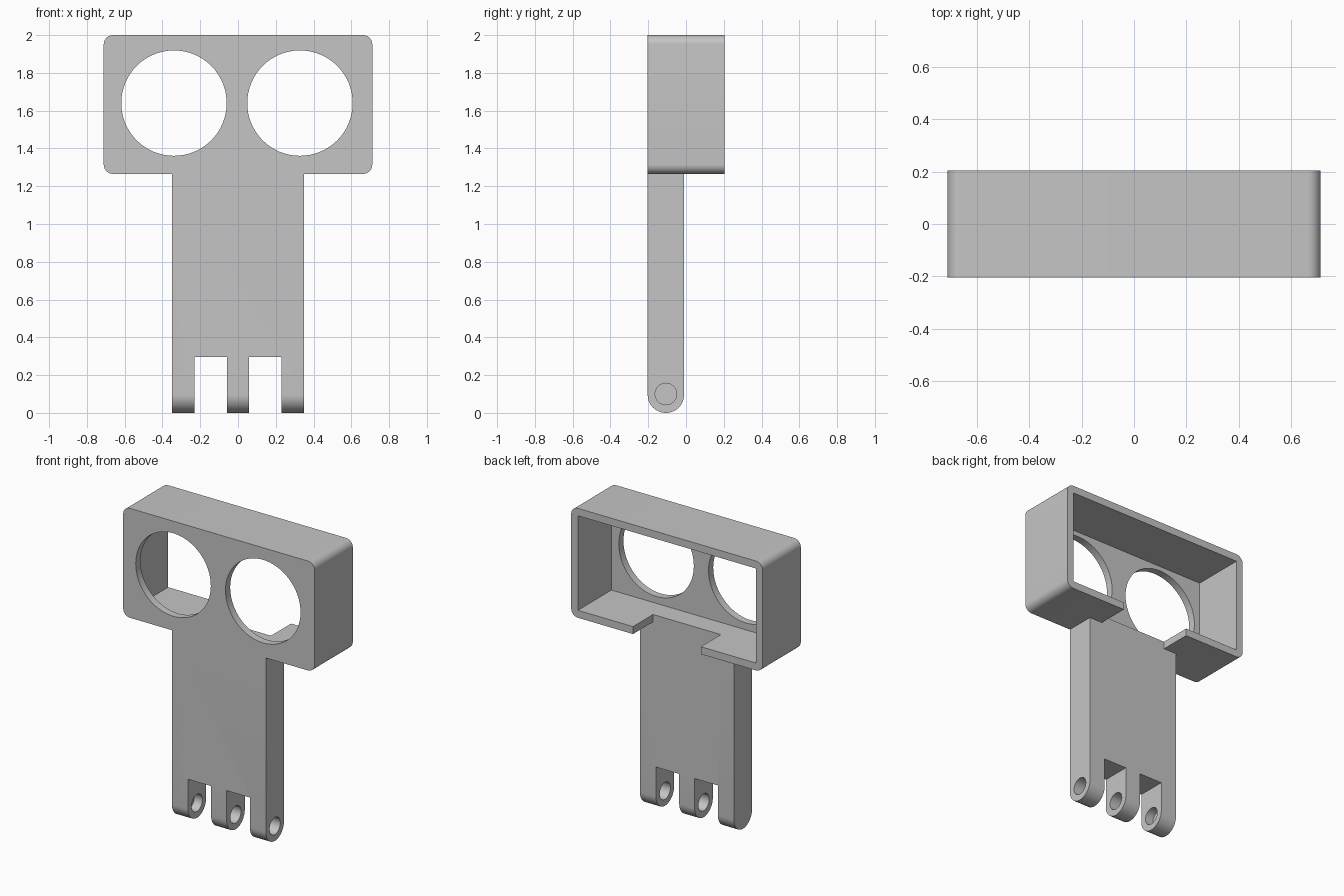
import bpy, bmesh
from math import sin, cos, pi, radians
from mathutils import Vector

if "Cube" in bpy.data.objects:
    bpy.data.objects.remove(bpy.data.objects["Cube"], do_unlink=True)

grey = bpy.data.materials.new("plain grey")
grey.use_nodes = True
grey.diffuse_color = (0.56, 0.56, 0.56, 1)
grey.node_tree.nodes["Principled BSDF"].inputs["Base Color"].default_value = grey.diffuse_color

HALF_W, DEPTH, WALL = 0.711, 0.203, 0.05
HEAD_LOW, HEAD_TOP = 1.265, 2.0
STEM_W, STEM_BACK = 0.349, -0.01


def arc(u, v, r, start, end, steps):
    return [(u + r * cos(radians(start + (end - start) * i / steps)),
             v + r * sin(radians(start + (end - start) * i / steps)))
            for i in range(steps + 1)]


def prism(name, outline, axis, low, high):
    """Extrude an outline along x (points are y, z) or y (points are x, z)."""
    bm = bmesh.new()
    place = (lambda u, v: (low, u, v)) if axis == "x" else (lambda u, v: (u, low, v))
    face = bm.faces.new([bm.verts.new(place(u, v)) for u, v in outline])
    new = bmesh.ops.extrude_face_region(bm, geom=[face])["geom"]
    shift = Vector((high - low, 0, 0)) if axis == "x" else Vector((0, high - low, 0))
    bmesh.ops.translate(bm, vec=shift, verts=[g for g in new if isinstance(g, bmesh.types.BMVert)])
    bmesh.ops.recalc_face_normals(bm, faces=bm.faces)
    mesh = bpy.data.meshes.new(name)
    bm.to_mesh(mesh)
    bm.free()
    mesh.materials.append(grey)
    obj = bpy.data.objects.new(name, mesh)
    bpy.context.collection.objects.link(obj)
    return obj


def box(name, x0, x1, y0, y1, z0, z1):
    return prism(name, [(x0, z0), (x1, z0), (x1, z1), (x0, z1)], "y", y0, y1)


def combine(target, tool, operation):
    mod = target.modifiers.new(operation.lower(), "BOOLEAN")
    mod.operation, mod.solver, mod.object = operation, "EXACT", tool
    bpy.ops.object.select_all(action="DESELECT")
    bpy.context.view_layer.objects.active = target
    target.select_set(True)
    bpy.ops.object.modifier_apply(modifier=mod.name)
    bpy.data.objects.remove(tool, do_unlink=True)


# Head block with rounded corners
r = 0.05
cx, lo, hi = HALF_W - r, HEAD_LOW + r, HEAD_TOP - r
outline = (arc(cx, hi, r, 0, 90, 10) + arc(-cx, hi, r, 90, 180, 10)
           + arc(-cx, lo, r, 180, 270, 10) + arc(cx, lo, r, 270, 360, 10))
bracket = prism("lens_bracket", outline, "y", -DEPTH, DEPTH)

# Stem with a rounded lower end
sr = (STEM_BACK + DEPTH) / 2
sy = STEM_BACK - sr
stem_outline = arc(sy, sr, sr, 180, 360, 24) + [(STEM_BACK, 1.29), (-DEPTH, 1.29)]
combine(bracket, prism("stem", stem_outline, "x", -STEM_W, STEM_W), "UNION")

# Hollow of the head, open at the back
combine(bracket, box("hollow", WALL - HALF_W, HALF_W - WALL, WALL - DEPTH, 0.5,
                     HEAD_LOW + WALL, HEAD_TOP - WALL), "DIFFERENCE")

# Notch in the floor behind the stem
combine(bracket, box("floor_notch", -0.252, 0.252, STEM_BACK, 0.5, 1.2, 1.35), "DIFFERENCE")

# Two round lens openings
for x in (-0.339, 0.328):
    combine(bracket, prism("lens_hole", arc(x, 1.64, 0.279, 0, 360, 64)[:-1],
                           "y", -0.4, 0), "DIFFERENCE")

# Slots that leave three hinge prongs
for side in (-1, 1):
    x0, x1 = sorted((side * 0.0575, side * 0.23))
    combine(bracket, box("slot", x0, x1, -0.4, 0.3, -0.1, 0.296), "DIFFERENCE")

# Pin hole, closed at the outside of one prong
combine(bracket, prism("pin_hole", arc(sy, 0.1, 0.057, 0, 360, 32)[:-1],
                       "x", -0.29, 0.5), "DIFFERENCE")

bracket.select_set(True)
bpy.context.view_layer.objects.active = bracket
bpy.ops.object.shade_smooth_by_angle(angle=radians(30))
